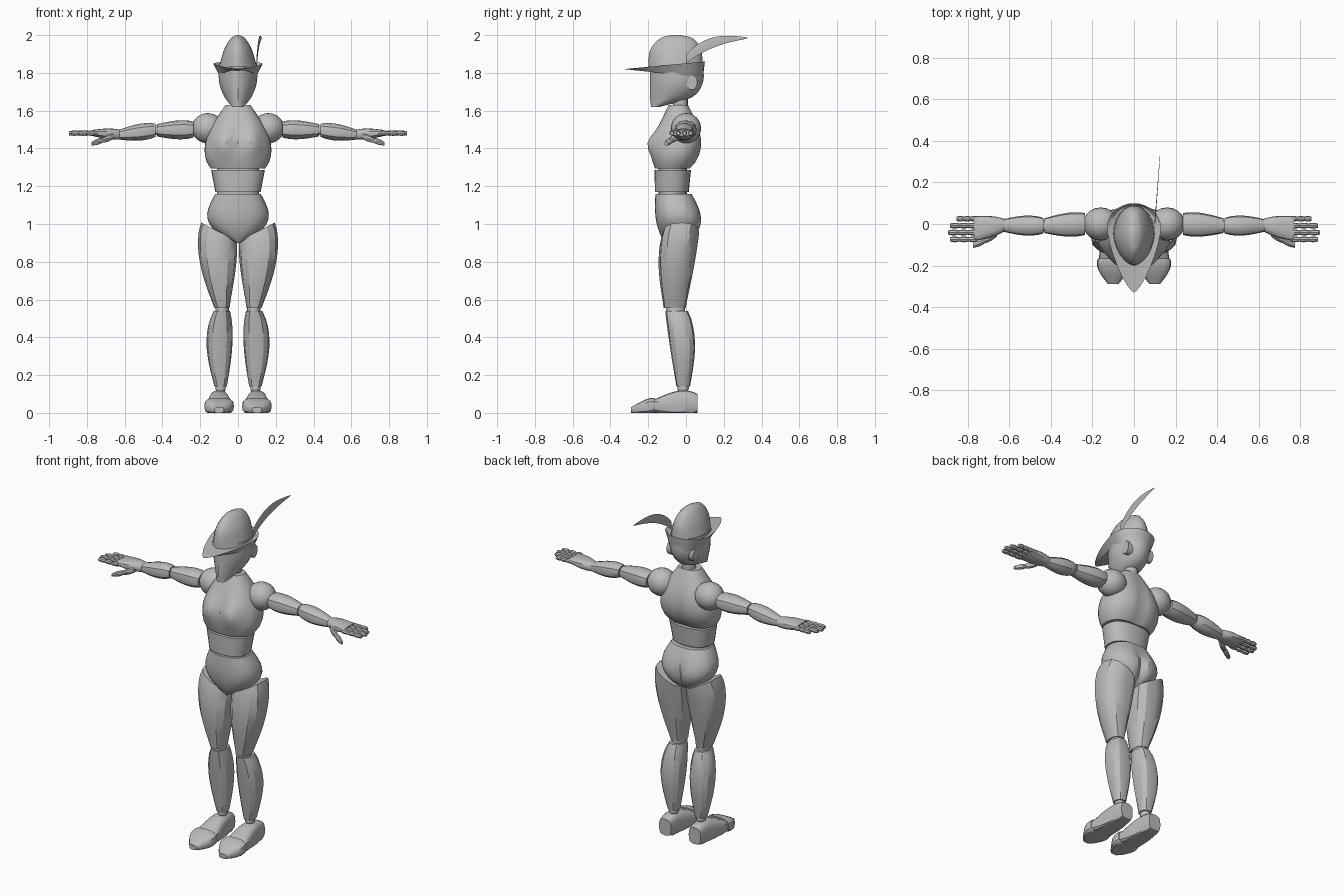
import bpy
import bmesh
from math import cos, sin, pi, exp, radians, copysign
from mathutils import Matrix

if "Cube" in bpy.data.objects:
    bpy.data.objects.remove(bpy.data.objects["Cube"], do_unlink=True)

grey = bpy.data.materials.new("plain_grey")
grey.use_nodes = True
grey.diffuse_color = (.5, .5, .5, 1)
grey.node_tree.nodes["Principled BSDF"].inputs["Base Color"].default_value = (.5, .5, .5, 1)


def mix(a, b, t):
    return a + (b - a) * t


def finish(bm, name, angle):
    """Turn a bmesh into a smooth-shaded grey object with sharp corners."""
    bmesh.ops.recalc_face_normals(bm, faces=bm.faces)
    for face in bm.faces:
        face.smooth = True
    mesh = bpy.data.meshes.new(name)
    bm.to_mesh(mesh)
    bm.free()
    mesh.set_sharp_from_angle(angle=radians(angle))
    mesh.materials.append(grey)
    bpy.context.collection.objects.link(bpy.data.objects.new(name, mesh))


def refine(rings, steps):
    """Insert smooth in-between rings along a loft."""
    out = []
    for i in range(len(rings) - 1):
        before, start = rings[max(i - 1, 0)], rings[i]
        end, after = rings[i + 1], rings[min(i + 2, len(rings) - 1)]
        for j in range(steps):
            t = j / steps
            out.append([b + t * (c - a) / 2 + t * t * (a - 2.5 * b + 2 * c - d / 2)
                        + t ** 3 * (1.5 * (b - c) + (d - a) / 2)
                        for a, b, c, d in zip(before, start, end, after)])
    return out + [list(rings[-1])]


def loft(name, rings, axis="z", sides=16, power=1, front_power=None,
         middle=.5, deform=None, side=1, angle=32):
    """Skin rings (position, low a, high a, low b, high b) along an axis."""
    bm = bmesh.new()
    loops = []
    for position, low_a, high_a, low_b, high_b in rings:
        loop = []
        centre_b = mix(low_b, high_b, middle)
        for k in range(sides):
            c, s = cos(2 * pi * k / sides), sin(2 * pi * k / sides)
            curve = front_power if front_power and s < 0 else power
            a = mix(low_a, high_a, (1 + copysign(abs(c) ** curve, c)) / 2)
            b = mix(centre_b, high_b if s > 0 else low_b, abs(s) ** curve)
            point = {"x": (position, a, b), "y": (a, position, b), "z": (a, b, position)}[axis]
            if deform:
                point = deform(*point)
            loop.append(bm.verts.new((point[0] * side, point[1], point[2])))
        loops.append(loop)
    for low, high in zip(loops, loops[1:]):
        for k in range(sides):
            bm.faces.new((low[k - 1], low[k], high[k], high[k - 1]))
    bm.faces.new(loops[0])
    bm.faces.new(loops[-1])
    finish(bm, name, angle)


def limb(name, start, end, first, last, swell=(0, 0), bow=(0, 0), axis="z", **options):
    """A tapering body part whose middle swells out and bows sideways."""
    along = "xyz".index(axis)
    across = [i for i in range(3) if i != along]
    samples = 10
    rings = []
    for n in range(samples + 1):
        t = n / samples
        wave = sin(pi * t ** .8)
        ring = [mix(start[along], end[along], t)]
        for k, i in enumerate(across):
            centre = mix(start[i], end[i], t) + bow[k] * wave
            radius = mix(first[k], last[k], t) + swell[k] * wave
            ring += [centre - radius, centre + radius]
        rings.append(ring)
    loft(name, rings, axis=axis, **options)


def ball(name, centre, radii, side=1):
    bm = bmesh.new()
    bmesh.ops.create_uvsphere(bm, u_segments=20, v_segments=12, radius=1)
    place = Matrix.Translation((centre[0] * side, centre[1], centre[2]))
    bm.transform(place @ Matrix.Diagonal((*radii, 1)))
    finish(bm, name, 40)


def pair(maker, name, *values, **options):
    for label, side in (("left_", 1), ("right_", -1)):
        maker(label + name, *values, side=side, **options)


def centred(*rings):
    """Rings given as (z, half width, front, back)."""
    return [(z, -width, width, front, back) for z, width, front, back in rings]


def bump(x, z, centre_x, centre_z, width, height):
    return exp(-((x - centre_x) / width) ** 2 - ((z - centre_z) / height) ** 2)


def shape_chest(x, y, z):
    # Two front lobes and a groove down the spine
    if y < -.05:
        y -= .04 * bump(abs(x), z, .075, 1.43, .05, .07)
    elif y > 0:
        y -= .014 * bump(x, z, 0, 1.4, .03, .15)
    return x, y, z


def shape_pelvis(x, y, z):
    if y > 0:
        y -= .03 * bump(x, z, 0, 1, .025, .1)
    return x, y, z


def shape_thigh(x, y, z):
    # Slant the top down towards the crotch
    drop = .1 * max(0, z - .6) / .4 * min(1, max(0, 1 - x / .2))
    return x, y, z - drop


def shape_brim(x, y, z):
    # Gather the brim into a level point at the front
    return x, y, mix(z, 1.82, min(1, max(0, (.1 - y) / .43)))


def flat_sole(x, y, z):
    return x, y, max(z, 0)


# Head and neck
loft("head", refine(centred((1.62, .03, -.185, -.14), (1.67, .07, -.19, .03),
                            (1.75, .1, -.19, .09), (1.85, .1, -.19, .09)), 4),
     sides=24, front_power=1.2)
limb("neck", (0, -.03, 1.58), (0, -.03, 1.7), (.04, .04), (.04, .04))
pair(limb, "ear", (.05, .03, 1.75), (.09, .03, 1.75), (.03, .04), (.03, .04), axis="x")

# Hat
loft("hat_crown", refine(centred((1.83, .1, -.2, .09), (1.92, .075, -.19, .08),
                                 (1.98, .04, -.14, .04), (2, .01, -.08, -.03)), 5),
     sides=24, front_power=1.2, angle=45)
loft("hat_brim", centred((1.8, .09, -.2, .08), (1.775, .1, -.3, .09),
                         (1.86, .13, -.33, .1), (1.84, .1, -.2, .09)),
     sides=32, front_power=1.45, middle=.72, deform=shape_brim)
limb("hat_feather", (.1, 0, 1.87), (.125, .325, 1.985), (.002, .025), (.001, .003),
     swell=(0, .012), bow=(0, .04), axis="y", sides=8)

# Torso
limb("chest", (0, -.07, 1.295), (0, -.04, 1.63), (.145, .095), (.066, .052),
     swell=(.06, .05), bow=(0, .015), sides=40, power=.85, deform=shape_chest)
limb("waist_core", (0, -.07, 1.14), (0, -.07, 1.32), (.11, .075), (.11, .075))
limb("abdomen", (0, -.075, 1.17), (0, -.07, 1.285), (.12, .09), (.142, .096),
     sides=24, power=.85)
limb("pelvis", (0, -.05, .9), (0, -.065, 1.16), (.01, .06), (.12, .097),
     swell=(.1, .045), bow=(0, .02), sides=36, power=.85, deform=shape_pelvis)

# Legs
pair(limb, "thigh", (.1, -.025, 1.01), (.085, -.06, .555), (.095, .095), (.04, .058),
     swell=(.025, .016), bow=(.015, -.01), sides=12, power=.85, deform=shape_thigh)
pair(ball, "knee", (.084, -.055, .547), (.036, .05, .04))
pair(limb, "shin", (.085, -.05, .54), (.092, -.015, .14), (.043, .06), (.033, .036),
     swell=(.03, .018), bow=(.01, .015), sides=12, power=.85)
pair(ball, "ankle", (.092, -.015, .13), (.027, .03, .03))

# Feet
pair(limb, "foot", (.1, .06, .05), (.1, -.17, .035), (.04, .05), (.07, .035),
     swell=(0, .03), axis="y", power=.65, deform=flat_sole)
pair(limb, "toe_cap", (.1, -.165, .04), (.1, -.29, .015), (.073, .04), (.025, .015),
     swell=(.02, .01), axis="y", power=.65, deform=flat_sole)

# Arms
pair(ball, "shoulder", (.16, 0, 1.507), (.085, .08, .08))
pair(limb, "upper_arm", (.235, 0, 1.5), (.43, -.008, 1.496), (.052, .042), (.036, .032),
     swell=(.012, .012), axis="x", sides=12, power=.88)
pair(ball, "elbow", (.432, -.008, 1.496), (.03, .028, .026))
pair(limb, "forearm", (.436, -.008, 1.496), (.63, -.007, 1.473), (.037, .034), (.03, .026),
     swell=(.014, .014), axis="x", sides=12, power=.88)

# Hands
pair(limb, "palm", (.62, -.005, 1.473), (.77, -.022, 1.482), (.028, .024), (.06, .016),
     swell=(.008, .008), axis="x", power=.8)
thin, thick = (.01, .01), (.014, .014)
for i, finger in enumerate(("little", "ring", "middle", "index")):
    y, tip = .025 - .033 * i, .895 - .01 * (i - 2) ** 2
    for k, piece in enumerate(("base", "middle", "tip")):
        pair(limb, f"{finger}_finger_{piece}",
             (mix(.755, tip, k / 3), y, 1.482), (mix(.755, tip, (k + 1) / 3), y, 1.48),
             thin, thin, swell=(.004, .004), axis="x", sides=8)
knuckle = (.72, -.08, 1.443)
pair(limb, "thumb_base", (.66, -.045, 1.465), knuckle, thick, thick,
     swell=(.005, .005), axis="x", sides=10)
pair(limb, "thumb_tip", knuckle, (.775, -.105, 1.425), thick, thin,
     swell=(.004, .004), axis="x", sides=10)
